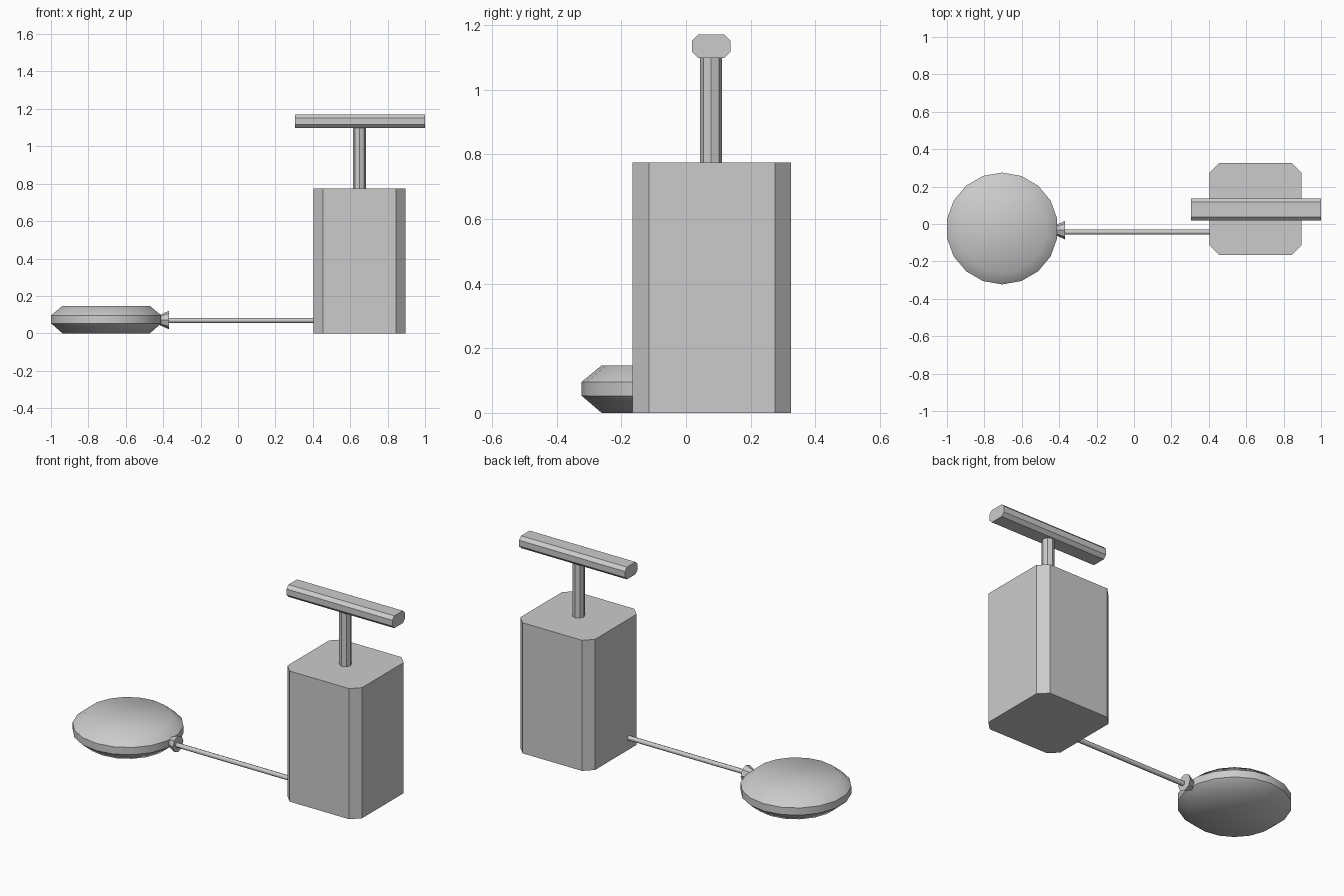
import bpy, bmesh
from math import radians, cos, sin, pi
from mathutils import Matrix

if "Cube" in bpy.data.objects:
    bpy.data.objects.remove(bpy.data.objects["Cube"])


def loft(name, rings, place=Matrix.Identity(4), smooth=None):
    """Skin a list of equal-length point rings and cap both ends."""
    bm = bmesh.new()
    loops = [[bm.verts.new(p) for p in ring] for ring in rings]
    n = len(loops[0])
    for a, b in zip(loops, loops[1:]):
        for i in range(n):
            j = (i + 1) % n
            bm.faces.new((a[i], a[j], b[j], b[i]))
    bm.faces.new(loops[0][::-1])
    bm.faces.new(loops[-1])
    bmesh.ops.recalc_face_normals(bm, faces=bm.faces)
    bm.transform(place)
    mesh = bpy.data.meshes.new(name)
    bm.to_mesh(mesh)
    bm.free()
    ob = bpy.data.objects.new(name, mesh)
    bpy.context.collection.objects.link(ob)
    if smooth:
        bpy.ops.object.select_all(action='DESELECT')
        ob.select_set(True)
        bpy.context.view_layer.objects.active = ob
        bpy.ops.object.shade_smooth_by_angle(angle=radians(smooth))
    return ob


def circle(r, z, n, start=0.0):
    return [(r * cos(start + 2 * pi * i / n), r * sin(start + 2 * pi * i / n), z)
            for i in range(n)]


def cut_rect(w, h, c, z):
    """Rectangle of half sizes w, h with corners cut by c."""
    return [(w, -h + c, z), (w, h - c, z), (w - c, h, z), (-w + c, h, z),
            (-w, h - c, z), (-w, -h + c, z), (-w + c, -h, z), (w - c, -h, z)]


def along_x(x, y, z):
    """Local z becomes world x, local x becomes world y."""
    m = Matrix(((0, 0, 1, 0), (1, 0, 0, 0), (0, 1, 0, 0), (0, 0, 0, 1)))
    return Matrix.Translation((x, y, z)) @ m


# Box with cut vertical corners
BX, BY = 0.65, 0.08
loft("box", [cut_rect(0.245, 0.245, 0.05, z) for z in (0, 0.775)],
     Matrix.Translation((BX, BY, 0)))

# Plunger rod and crossbar handle
loft("plunger_rod", [circle(0.034, z, 8) for z in (0.76, 1.11)],
     Matrix.Translation((BX, BY - 0.002, 0)))
loft("handle", [cut_rect(0.059, 0.0365, 0.019, x) for x in (0, 0.695)],
     along_x(0.305, BY - 0.002, 1.134))

# Round flat disc with sloped rims
loft("disc", [circle(r, z, 18, pi / 2) for r, z in
              ((0.237, 0), (0.299, 0.053), (0.299, 0.096), (0.237, 0.147))],
     Matrix.Translation((-0.705, -0.024, 0)), smooth=46)

# Flared collar on the disc rim
loft("collar", [circle(0.022, -0.02, 8), circle(0.049, 0.04, 8)],
     along_x(-0.41, -0.033, 0.071))

# Cable between disc and box
loft("cable", [circle(0.014, x, 8) for x in (0, 0.80)],
     along_x(-0.39, -0.043, 0.069), smooth=50)
